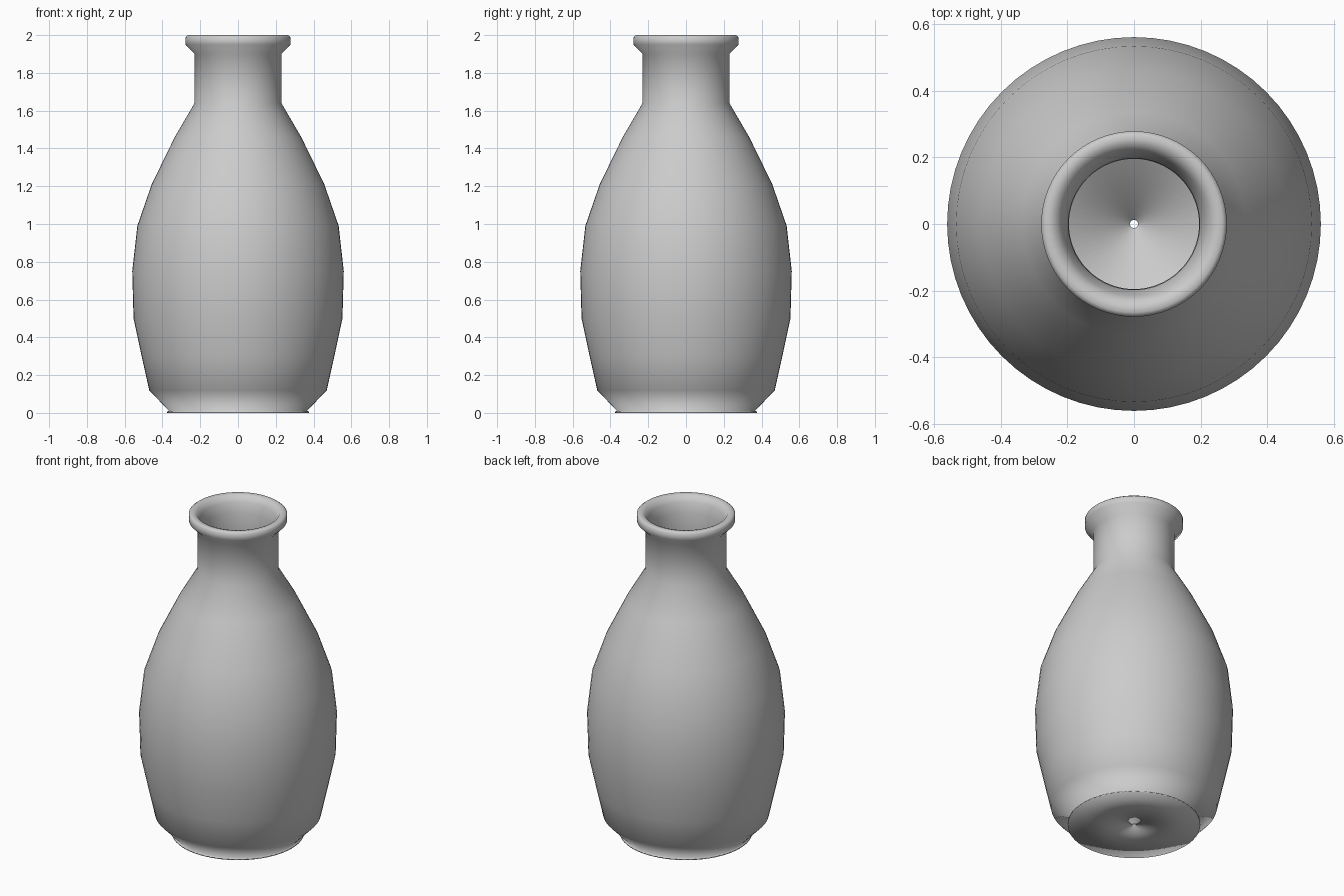
import bpy
import bmesh
from math import cos, sin, tau

SIDES = 64

cube = bpy.data.objects.get("Cube")
if cube:
    bpy.data.objects.remove(cube, do_unlink=True)

# Pale grey clay
clay = bpy.data.materials.new("pale grey clay")
clay.use_nodes = True
colour = (0.6, 0.6, 0.6, 1)
clay.diffuse_color = colour
clay.node_tree.nodes["Principled BSDF"].inputs["Base Color"].default_value = colour

# Wall profile as (radius, height): foot, belly, neck, lip, then down the inside
outer = [(0.012, 0), (0.375, 0), (0.375, 0.008), (0.365, 0.01), (0.47, 0.12),
         (0.51, 0.3), (0.553, 0.5), (0.56, 0.75), (0.533, 0.99), (0.457, 1.21),
         (0.335, 1.46), (0.23, 1.64), (0.23, 1.9), (0.278, 1.95), (0.278, 1.99)]
lip = [(0.265, 2), (0.235, 1.995), (0.215, 1.96), (0.197, 1.9), (0.195, 1.64)]
inner = [(0.298, 1.45), (0.42, 1.2), (0.495, 0.98), (0.522, 0.75), (0.515, 0.5),
         (0.473, 0.3), (0.43, 0.13), (0.34, 0.01), (0.012, 0.01)]
profile = outer + lip + inner


def lathe(name, points, material):
    """Revolve a closed profile around the z axis."""
    bm = bmesh.new()
    rings = [[bm.verts.new((r * cos(tau * i / SIDES), r * sin(tau * i / SIDES), z))
              for i in range(SIDES)] for r, z in points]
    for a, b in zip(rings, rings[1:] + rings[:1]):
        for i in range(SIDES):
            j = (i + 1) % SIDES
            bm.faces.new((a[i], a[j], b[j], b[i]))
    bmesh.ops.recalc_face_normals(bm, faces=bm.faces)
    for face in bm.faces:
        face.smooth = True
    mesh = bpy.data.meshes.new(name)
    bm.to_mesh(mesh)
    bm.free()
    mesh.materials.append(material)
    obj = bpy.data.objects.new(name, mesh)
    bpy.context.collection.objects.link(obj)
    return obj


# Hollow bottle with a tiny drain hole in the floor
lathe("bottle_vase", profile, clay)
